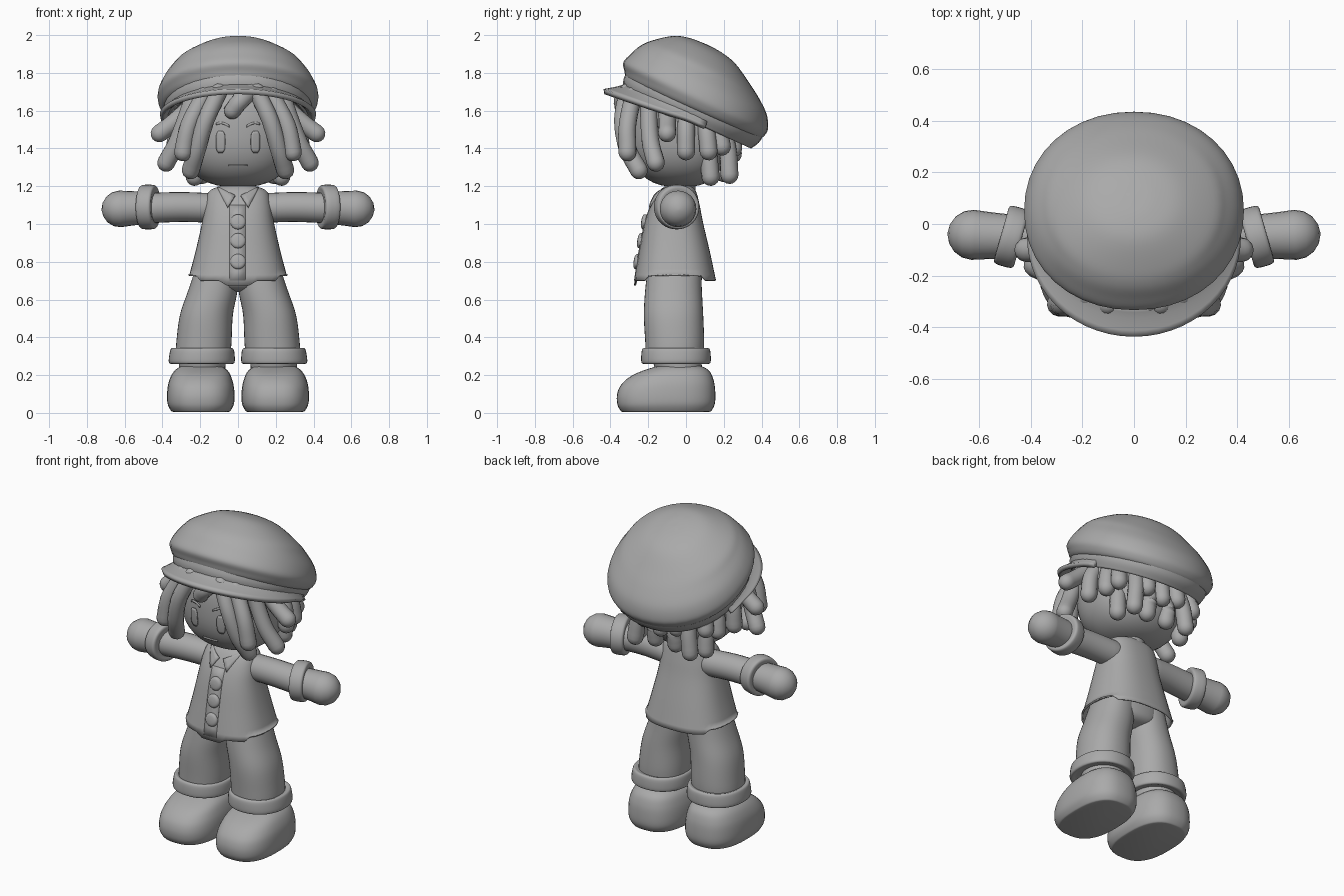
import bpy, math
from mathutils import Vector, Matrix

if "Cube" in bpy.data.objects:
    bpy.data.objects.remove(bpy.data.objects["Cube"])

grey = bpy.data.materials.new("plain_grey")
grey.diffuse_color = (0.4, 0.4, 0.4, 1)
grey.use_nodes = True
grey.node_tree.nodes["Principled BSDF"].inputs["Base Color"].default_value = grey.diffuse_color
TAU = 2 * math.pi


def make(name, verts, faces, solid=0, flat=False):
    me = bpy.data.meshes.new(name)
    me.from_pydata([tuple(v) for v in verts], [], faces)
    me.materials.append(grey)
    ob = bpy.data.objects.new(name, me)
    bpy.context.collection.objects.link(ob)
    bpy.ops.object.select_all(action='DESELECT')
    ob.select_set(True)
    bpy.context.view_layer.objects.active = ob
    if solid:
        m = ob.modifiers.new("thickness", 'SOLIDIFY')
        m.thickness, m.offset = solid, 0
    if not flat:
        bpy.ops.object.shade_smooth_by_angle(angle=math.radians(50))
    return ob


def ring(c, rx, ry, p=2.0, n=40, rot=None):
    """Superellipse loop around c in the plane given by rot."""
    out = []
    for i in range(n):
        a = TAU * i / n
        ca, sa = math.cos(a), math.sin(a)
        v = Vector((rx * math.copysign(abs(ca) ** (2 / p), ca),
                    ry * math.copysign(abs(sa) ** (2 / p), sa), 0))
        out.append(Vector(c) + (rot @ v if rot else v))
    return out


def skin(name, rings, start=True, end=True, solid=0):
    n = len(rings[0])
    verts = [v for r in rings for v in r]
    faces = [(k * n + i, k * n + (i + 1) % n, (k + 1) * n + (i + 1) % n, (k + 1) * n + i)
             for k in range(len(rings) - 1) for i in range(n)]
    if start:
        faces.append(tuple(reversed(range(n))))
    if end:
        faces.append(tuple(range(len(verts) - n, len(verts))))
    return make(name, verts, faces, solid)


def spline(rows, steps=5):
    """Catmull-Rom through rows of numbers."""
    rows = [Vector(r) for r in rows]
    ext = [2 * rows[0] - rows[1]] + rows + [2 * rows[-1] - rows[-2]]
    out = []
    for i in range(1, len(ext) - 2):
        a, b, c, d = ext[i - 1:i + 3]
        for k in range(steps):
            t = k / steps
            out.append(0.5 * (2 * b + (c - a) * t + (2 * a - 5 * b + 4 * c - d) * t * t
                              + (3 * b - a - 3 * c + d) * t ** 3))
    return out + [rows[-1]]


def loft(name, rows, p=2.0, steps=5, rot=None, origin=(0, 0, 0), **kw):
    """rows: (x, y, height, rx, ry) cross-sections, smoothed."""
    prof = [[*r] for r in rows]
    rings = []
    for x, y, z, rx, ry in map(tuple, smooth_rows(prof, steps)):
        c = Vector((x, y, z))
        rings.append(ring(Vector(origin) + (rot @ c if rot else c), max(rx, .003), max(ry, .003), p, rot=rot))
    return skin(name, rings, **kw)


def smooth_rows(rows, steps):
    a = spline([r[:3] for r in rows], steps)
    b = spline([(r[3], r[4], 0) for r in rows], steps)
    return [(u.x, u.y, u.z, v.x, v.y) for u, v in zip(a, b)]


def tube(name, pts, r0, r1, n=14):
    """Round-ended tube along a smooth path."""
    path = spline(pts)
    m = len(path) - 1
    seq = []
    for i, c in enumerate(path):
        d = (path[min(i + 1, m)] - path[max(i - 1, 0)]).normalized()
        seq.append((c, d, r0 + (r1 - r0) * i / m))
    caps = [math.radians(a) for a in (22, 45, 67, 86)]
    c, d, r = seq[0]
    head = [(c - d * r * math.sin(a), d, r * math.cos(a)) for a in reversed(caps)]
    c, d, r = seq[-1]
    tail = [(c + d * r * math.sin(a), d, r * math.cos(a)) for a in caps]
    skin(name, [ring(c, r, r, 2, n, d.to_track_quat('Z', 'Y').to_matrix()) for c, d, r in head + seq + tail])


def patch(name, f, nu, nv, solid):
    verts = [f(i / nu, j / nv) for j in range(nv + 1) for i in range(nu + 1)]
    w = nu + 1
    faces = [(j * w + i, j * w + i + 1, (j + 1) * w + i + 1, (j + 1) * w + i)
             for j in range(nv) for i in range(nu)]
    return make(name, verts, faces, solid)


# head
HZ, HY, HX, HD, HH = 1.5, -.03, .31, .28, .305


def head_scale(z):
    return max(0, 1 - abs((z - HZ) / HH) ** 2.5) ** .4


def face_y(x, z):
    s = head_scale(z)
    return HY - HD * s * max(0, 1 - abs(x / (HX * s)) ** 2.2) ** (1 / 2.2)


levels = [HZ - HH * math.cos(math.pi * i / 24) for i in range(25)]
skin("head", [ring((0, HY, z), max(.004, HX * head_scale(z)), max(.004, HD * head_scale(z)), 2.2) for z in levels])
loft("neck", [(0, -.03, 1.12, .08, .08), (0, -.03, 1.24, .08, .08)])

# face plates
for s, side in ((1, "left"), (-1, "right")):
    def eye(u, v, s=s):
        z = 1.435 + .057 * (2 * v - 1)
        x = s * .092 + .024 * (2 * u - 1) * (1 - abs(2 * v - 1) ** 5 * .5)
        return (x, face_y(x, z) - .003, z)

    def brow(u, v, s=s):
        x = s * (.045 + .07 * u)
        z = 1.517 + .018 * math.sin(u * 2.4) + .012 * (v - .5)
        return (x, face_y(x, z) - .003, z)
    patch(side + "_eye", eye, 4, 8, .008)
    patch(side + "_eyebrow", brow, 6, 1, .008)
patch("mouth", lambda u, v: (.1 * (u - .5), face_y(.1 * (u - .5), 1.31) - .003, 1.307 + .009 * v), 4, 1, .008)

# hair locks
side_locks = [
    ((.10, -.31, 1.70), (.17, -.335, 1.55), (.215, -.31, 1.40), (.25, -.25, 1.285)),
    ((.18, -.28, 1.68), (.26, -.31, 1.52), (.29, -.31, 1.38)),
    ((.24, -.20, 1.66), (.315, -.19, 1.45), (.38, -.16, 1.325)),
    ((.25, -.10, 1.62), (.35, -.10, 1.53), (.415, -.10, 1.48)),
    ((.26, .00, 1.60), (.32, .00, 1.50), (.335, .00, 1.385)),
    ((.25, .09, 1.58), (.29, .11, 1.48), (.305, .12, 1.385)),
    ((.20, .14, 1.58), (.25, .17, 1.50), (.27, .19, 1.41)),
    ((.14, .18, 1.55), (.17, .22, 1.40), (.19, .23, 1.26)),
    ((.19, .10, 1.50), (.22, .12, 1.36), (.23, .13, 1.25)),
    ((.08, .20, 1.55), (.10, .24, 1.48), (.11, .25, 1.40)),
    ((.04, .18, 1.50), (.065, .21, 1.36), (.07, .20, 1.27)),
]
for k, pts in enumerate(side_locks):
    for s in (1, -1):
        tube(f"hair_lock_{k}_{'left' if s > 0 else 'right'}", [(s * x, y, z) for x, y, z in pts], .045, .048)
tube("hair_lock_back", [(0, .2, 1.55), (0, .24, 1.45), (0, .25, 1.37)], .045, .047)
tube("hair_fringe", [(.06, -.3, 1.70), (.01, -.335, 1.65), (-.03, -.325, 1.60)], .05, .045)

# cap: tilted frame sloping down to the back
tilt = Matrix.Rotation(-math.atan2(.41, .91), 3, 'X')
HAT = Vector((0, .05, 1.62))
loft("cap_crown", [(0, -.01, -.02, .33, .33), (0, -.008, -.015, .39, .385), (0, -.012, .02, .418, .41),
                   (0, -.025, .06, .425, .42), (0, -.033, .12, .402, .392), (0, -.053, .177, .36, .345),
                   (0, -.068, .228, .31, .283), (0, -.08, .295, .19, .18), (0, -.085, .32, .09, .09),
                   (0, -.086, .326, .004, .004)], 2.1, rot=tilt, origin=HAT)
loft("cap_band", [(0, -.01, .02, .385, .39), (0, -.01, -.03, .38, .385), (0, -.01, -.075, .36, .36)],
     2.1, rot=tilt, origin=HAT, start=False, end=False, solid=.02)


def brim(u, v):
    a = math.radians(105) * (2 * u - 1)
    c = max(0, math.cos(a))
    r = .365 + v * (.025 + .075 * c)
    return HAT + tilt @ Vector((r * math.sin(a) * 1.02, -.01 - r * math.cos(a),
                                -.045 - (.035 + .045 * c) * v ** .8))


patch("cap_brim", brim, 36, 5, .028)

# vest, flared and open below
vest = loft("vest", [(0, -.058, .70, .262, .213), (0, -.061, .85, .222, .184), (0, -.064, 1.0, .188, .152),
                     (0, -.057, 1.1, .172, .125), (0, -.045, 1.17, .15, .095), (0, -.04, 1.2, .085, .065)],
            2.5, start=False, solid=.008)
for v in vest.data.vertices:
    if v.co.z < .72:
        v.co.z += .03 * abs(v.co.x) / .26 * (abs(v.co.y + .058) < .15)
        if v.co.y < 0 and abs(v.co.x) < .06:
            v.co.z -= .025


def vest_y(z):
    keys = [(.68, -.271), (.85, -.245), (1.0, -.216), (1.1, -.182), (1.17, -.14), (1.21, -.1)]
    for (a, p), (b, q) in zip(keys, keys[1:]):
        if z <= b:
            return p + (q - p) * (z - a) / (b - a)
    return keys[-1][1]


patch("button_placket", lambda u, v: (-.045 + .085 * u, vest_y(.7 + .4 * v) - .003, .7 + .4 * v), 2, 8, .009)
facing = Matrix.Rotation(math.radians(82), 3, 'X')
for k, z in enumerate((1.01, .91, .80)):
    loft(f"button_{k}", [(0, 0, -.01, .04, .04), (0, 0, .012, .04, .04), (0, 0, .022, .028, .028),
                         (0, 0, .025, .003, .003)], steps=3, rot=facing, origin=(0, vest_y(z), z))

# paired parts
for s, side in ((1, "left"), (-1, "right")):
    # collar flap
    def flap(u, v, s=s):
        z = 1.195 - .045 * u - v * .055 * (.35 + u) + .01 * v
        x = s * (.105 - .09 * u + .04 * v * u)
        return (x, vest_y(z) - .014 + abs(x) ** 2 * 3, z)
    patch(side + "_collar", flap, 5, 3, .012)

    # arm, hand and sleeve cuff
    tube(side + "_arm", [(s * .14, -.035, 1.085), (s * .3, -.045, 1.09), (s * .46, -.05, 1.085)], .078, .08, 24)
    tube(side + "_hand", [(s * .48, -.048, 1.085), (s * .56, -.045, 1.083), (s * .625, -.042, 1.08)], .085, .097, 24)
    axis = Vector((s * .96, .27, 0)).to_track_quat('Z', 'Y').to_matrix()
    loft(side + "_sleeve_cuff", [(0, 0, -.038, .085, .085), (0, 0, -.04, .105, .105), (0, 0, -.027, .117, .117),
                                 (0, 0, .027, .117, .117), (0, 0, .04, .105, .105), (0, 0, .038, .085, .085)],
         steps=3, rot=axis, origin=(s * .475, -.05, 1.09))

    # trouser leg, turn-up and ankle
    loft(side + "_trouser_leg", [(s * .185, -.06, .30, .145, .152), (s * .18, -.06, .38, .146, .156),
                                 (s * .167, -.066, .52, .14, .157), (s * .133, -.066, .65, .13, .15),
                                 (s * .11, -.06, .78, .11, .14)], 2.2)
    loft(side + "_turn_up", [(s * .192, -.053, .268, .14, .15), (s * .192, -.053, .26, .165, .175),
                             (s * .192, -.053, .275, .175, .184), (s * .19, -.053, .325, .17, .182),
                             (s * .19, -.053, .343, .16, .172), (s * .19, -.053, .338, .14, .15)], 2.2, steps=4)
    loft(side + "_ankle", [(s * .19, -.03, .18, .12, .12), (s * .19, -.05, .29, .125, .13)])

    # rounded shoe, lower at the toe
    shoe = loft(side + "_shoe", [(s * .197, -.105, .005, .145, .225), (s * .197, -.105, .012, .158, .24),
                                 (s * .197, -.105, .05, .176, .258), (s * .197, -.105, .11, .178, .26),
                                 (s * .197, -.098, .17, .168, .245), (s * .195, -.082, .222, .142, .205),
                                 (s * .195, -.06, .25, .095, .13), (s * .195, -.05, .257, .02, .03)], 2.6)
    for v in shoe.data.vertices:
        v.co.z *= 1 - .12 * max(0, min(1, (-.1 - v.co.y) / .2))

# hips joining the legs
loft("hips", [(0, -.06, .64, .05, .06), (0, -.06, .665, .15, .125), (0, -.06, .72, .2, .145),
              (0, -.06, .85, .19, .14), (0, -.06, .92, .1, .1)], 2.3)
